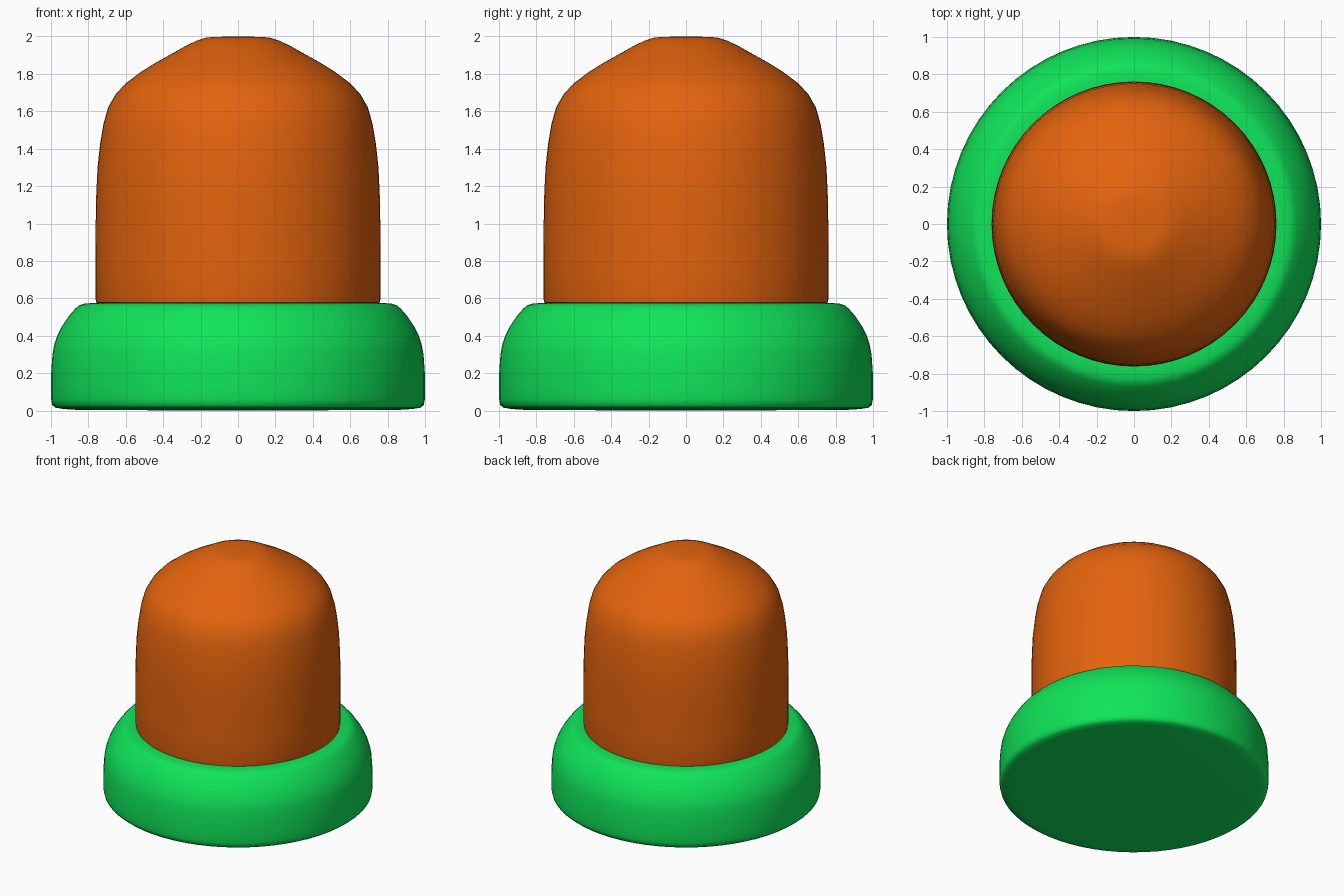
import bpy, bmesh, math

cube = bpy.data.objects.get("Cube")
if cube:
    bpy.data.objects.remove(cube, do_unlink=True)


def material(name, rgb):
    mat = bpy.data.materials.new(name)
    mat.use_nodes = True
    colour = (*rgb, 1)
    mat.diffuse_color = colour
    mat.node_tree.nodes["Principled BSDF"].inputs["Base Color"].default_value = colour
    return mat


def lathe(name, profile, mat, sides=64):
    """Turn a radius/height profile, running from axis to axis, around z."""
    bm = bmesh.new()
    verts = [bm.verts.new((r, 0, z)) for r, z in profile]
    edges = [bm.edges.new(pair) for pair in zip(verts, verts[1:])]
    bmesh.ops.spin(bm, geom=verts + edges, cent=(0, 0, 0), axis=(0, 0, 1),
                   angle=math.tau, steps=sides)
    bmesh.ops.remove_doubles(bm, verts=bm.verts, dist=0.0005)
    bmesh.ops.recalc_face_normals(bm, faces=bm.faces)
    mesh = bpy.data.meshes.new(name)
    bm.to_mesh(mesh)
    bm.free()
    mesh.materials.append(mat)
    obj = bpy.data.objects.new(name, mesh)
    bpy.context.collection.objects.link(obj)
    bpy.ops.object.select_all(action="DESELECT")
    obj.select_set(True)
    bpy.context.view_layer.objects.active = obj
    bpy.ops.object.shade_smooth_by_angle(angle=math.radians(50))
    return obj


# Wide base with a rounded shoulder and softened bottom edge
lathe("base", [(0, 0), (0.85, 0.003), (0.93, 0.008), (0.975, 0.015), (0.993, 0.03),
               (0.999, 0.06), (1, 0.12), (0.999, 0.2), (0.992, 0.3), (0.983, 0.35),
               (0.967, 0.4), (0.942, 0.45), (0.905, 0.505), (0.87, 0.545),
               (0.85, 0.562), (0.825, 0.571), (0.78, 0.575), (0.7, 0.576), (0, 0.576)],
      material("green", (0.005, 0.78, 0.1)))

# Domed button rising from the base
lathe("domed_button", [(0, 0.57), (0.74, 0.572), (0.758, 0.578), (0.762, 0.6),
                       (0.762, 0.8), (0.761, 1.0), (0.758, 1.15), (0.751, 1.3),
                       (0.738, 1.42), (0.72, 1.53), (0.695, 1.62), (0.655, 1.69),
                       (0.6, 1.75), (0.52, 1.81), (0.44, 1.86), (0.35, 1.91),
                       (0.27, 1.955), (0.215, 1.98), (0.175, 1.993), (0.13, 1.998),
                       (0, 2)],
      material("orange", (0.77, 0.125, 0.004)))
